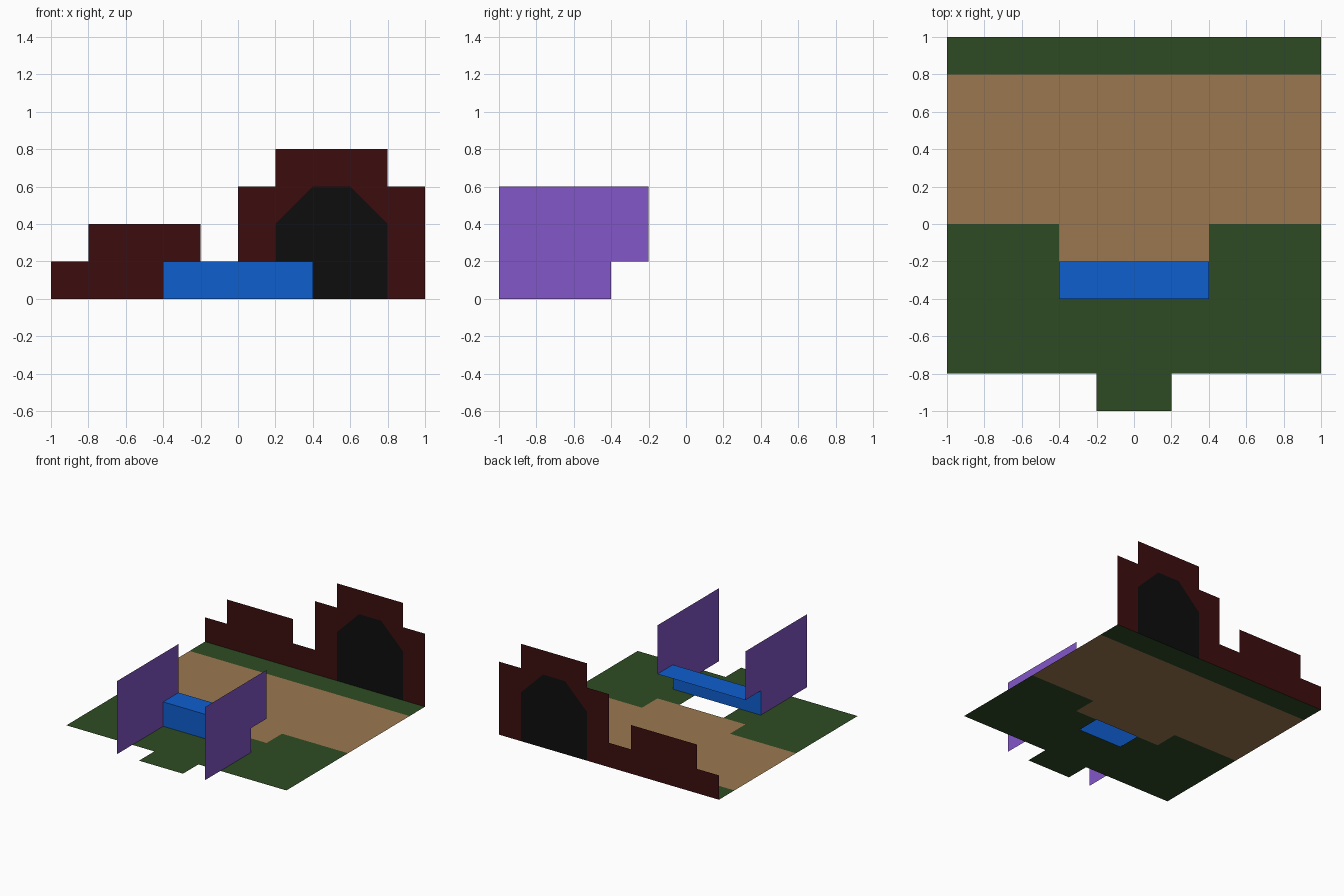
import bpy
import bmesh
from mathutils import Vector

if "Cube" in bpy.data.objects:
    bpy.data.objects.remove(bpy.data.objects["Cube"])


def material(name, rgb):
    """Flat colour given as sRGB 0-255, stored as linear."""
    lin = [(c / 255 / 12.92) if c < 11 else ((c / 255 + 0.055) / 1.055) ** 2.4 for c in rgb]
    m = bpy.data.materials.new(name)
    m.diffuse_color = (*lin, 1)
    m.use_nodes = True
    m.node_tree.nodes["Principled BSDF"].inputs["Base Color"].default_value = m.diffuse_color
    return m


GRASS = material("grass green", (46, 75, 36))
EARTH = material("earth brown", (155, 119, 79))
BRICK = material("dark red", (60, 13, 14))
BLACK = material("doorway black", (13, 13, 13))
BLUE = material("counter blue", (15, 94, 207))
PURPLE = material("panel purple", (132, 87, 202))

# Planes that turn 2D outline points into 3D
def floor(z):
    return lambda a, b: (a, b, z)

def facing_front(y):
    return lambda a, b: (a, y, b)

def facing_side(x):
    return lambda a, b: (x, a, b)


def sheets(name, mat, faces):
    """Object made of flat outlines: (outline, plane, facing direction)."""
    bm = bmesh.new()
    for outline, plane, facing in faces:
        f = bm.faces.new([bm.verts.new(plane(a, b)) for a, b in outline])
        f.normal_update()
        if f.normal.dot(Vector(facing)) < 0:
            f.normal_flip()
    bmesh.ops.remove_doubles(bm, verts=bm.verts, dist=1e-5)
    me = bpy.data.meshes.new(name)
    bm.to_mesh(me)
    bm.free()
    me.materials.append(mat)
    ob = bpy.data.objects.new(name, me)
    bpy.context.collection.objects.link(ob)
    return ob


def rect(a0, a1, b0, b1):
    return [(a0, b0), (a1, b0), (a1, b1), (a0, b1)]


def mirrored(half):
    """Complete a symmetric outline from its right half."""
    return half + [(-a, b) for a, b in reversed(half)]


UP, FRONT = (0, 0, 1), (0, -1, 0)

# Ground: lawn with front step and opening under the counter, path, back strip
lawn = mirrored([(0.2, -0.4), (0.2, -0.2), (0.4, -0.2), (0.4, 0), (1, 0),
                 (1, -0.8), (0.2, -0.8), (0.2, -1)])
sheets("lawn", GRASS, [(lawn, floor(0), UP)])
sheets("back_grass_strip", GRASS, [(rect(-1, 1, 0.8, 1), floor(0), UP)])
path = mirrored([(0.4, -0.2), (0.4, 0), (1, 0), (1, 0.8)])
sheets("path", EARTH, [(path, floor(0), UP)])

# Back wall with stepped skyline, cut around an arched doorway
door = [(0.2, 0), (0.2, 0.4), (0.4, 0.6), (0.6, 0.6), (0.8, 0.4), (0.8, 0)]
skyline = [(1, 0), (1, 0.6), (0.8, 0.6), (0.8, 0.8), (0.2, 0.8), (0.2, 0.6), (0, 0.6),
           (0, 0.2), (-0.2, 0.2), (-0.2, 0.4), (-0.8, 0.4), (-0.8, 0.2), (-1, 0.2), (-1, 0)]
sheets("back_wall", BRICK, [(skyline + door, facing_front(1), FRONT)])
sheets("doorway", BLACK, [(door, facing_front(1), FRONT)])

# Counter: top and front only, open behind
sheets("counter", BLUE, [
    (rect(-0.4, 0.4, -0.4, -0.2), floor(0.2), UP),
    (rect(-0.4, 0.4, 0, 0.2), facing_front(-0.4), FRONT)])

# Side panels at both ends of the counter
panel = [(-1, 0), (-0.4, 0), (-0.4, 0.2), (-0.2, 0.2), (-0.2, 0.6), (-1, 0.6)]
for side, s in (("left", -1), ("right", 1)):
    sheets(side + "_panel", PURPLE, [(panel, facing_side(0.4 * s), (s, 0, 0))])
